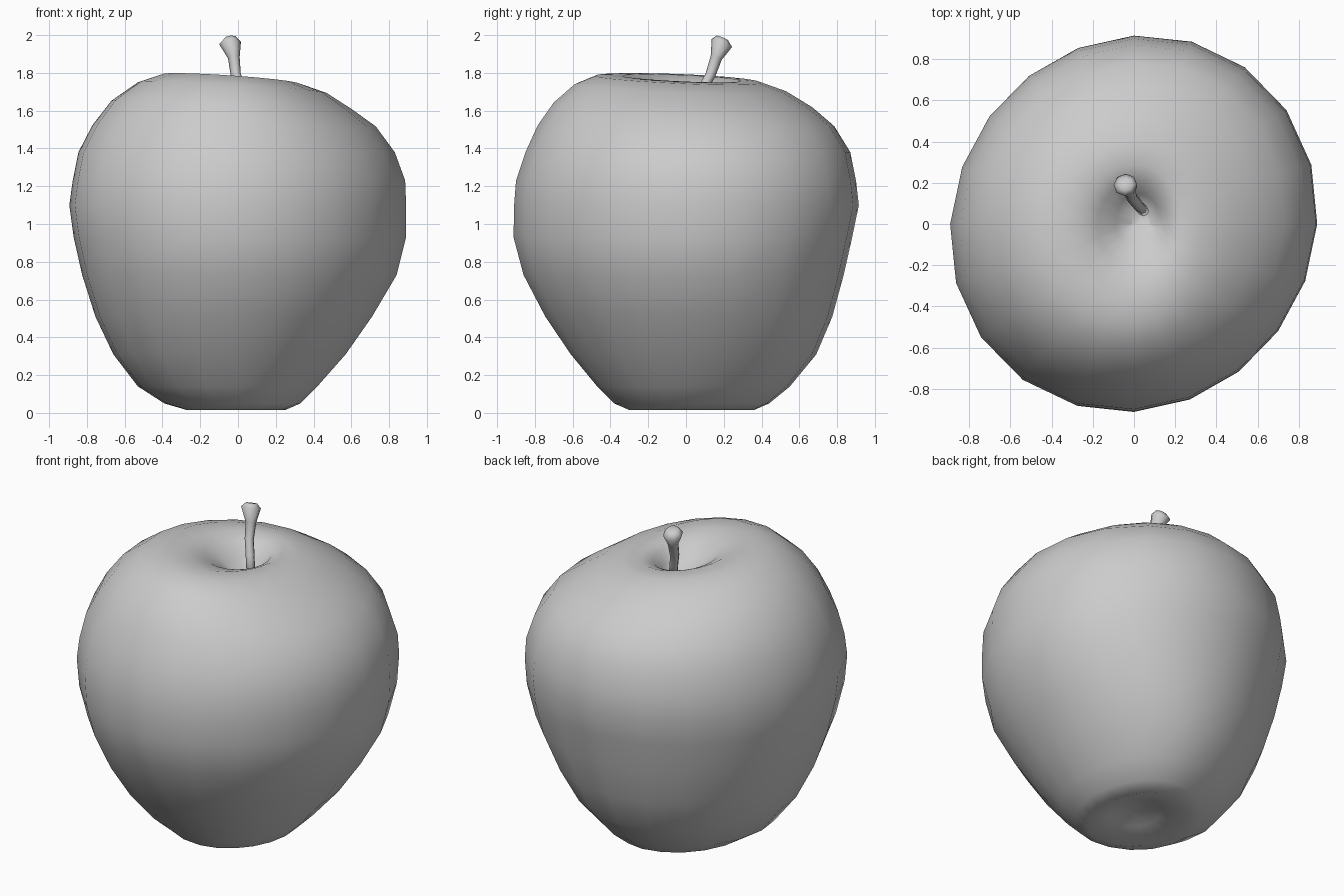
import bpy, bmesh
from math import sin, cos, tau
from mathutils import Vector

if "Cube" in bpy.data.objects:
    bpy.data.objects.remove(bpy.data.objects["Cube"])


def loft(name, rings):
    """Skin a list of equal-sized point rings, closing both ends."""
    bm = bmesh.new()
    loops = [[bm.verts.new(p) for p in ring] for ring in rings]
    n = len(loops[0])
    for a, b in zip(loops, loops[1:]):
        for i in range(n):
            j = (i + 1) % n
            bm.faces.new((a[i], a[j], b[j], b[i]))
    bm.faces.new(loops[0][::-1])
    bm.faces.new(loops[-1])
    bmesh.ops.recalc_face_normals(bm, faces=bm.faces)
    mesh = bpy.data.meshes.new(name)
    bm.to_mesh(mesh)
    bm.free()
    mesh.shade_smooth()
    obj = bpy.data.objects.new(name, mesh)
    bpy.context.collection.objects.link(obj)
    return obj


# Apple body: height, then reach to left, right, front and back
SIDES = 20
profile = [
    (0.09, .04, .04, .04, .08), (0.06, .14, .14, .14, .19),
    (0.015, .27, .25, .30, .36), (0.05, .39, .33, .38, .44),
    (0.14, .53, .42, .47, .55), (0.31, .66, .57, .61, .69),
    (0.51, .755, .71, .745, .775), (0.73, .825, .84, .86, .835),
    (0.93, .87, .89, .913, .88), (1.10, .893, .89, .91, .915),
    (1.23, .875, .885, .90, .90), (1.38, .845, .83, .85, .87),
    (1.52, .77, .73, .785, .785), (1.63, .67, .60, .70, .67),
    (1.72, .53, .47, .59, .53), (1.765, .40, .33, .48, .40),
    (1.77, .26, .23, .34, .29), (1.735, .18, .17, .20, .21),
    (1.67, .09, .13, .09, .15), (1.61, .01, .08, 0, .10),
]


def body_ring(z, left, right, front, back):
    pts = []
    for i in range(SIDES):
        a = tau * i / SIDES
        c, s = cos(a), sin(a)
        # slightly skewed cross-section, fuller at the back right and front left
        k = 1 + 0.03 * sin(2 * a)
        x = c * (right if c > 0 else left) * k
        y = s * (back if s > 0 else front) * k
        # shoulders dip toward the right and back, base stays level
        t = max(0, (z - 1.5) / 0.27)
        pts.append((x, y, z - t * (0.07 * x + 0.04 * y)))
    return pts


loft("apple_body", [body_ring(*p) for p in profile])

# Stem: leaning path with radius, flaring at the top
stem_path = [
    (.05, .06, 1.58, .026), (.025, .085, 1.71, .026), (-.012, .13, 1.79, .027),
    (-.022, .16, 1.88, .031), (-.042, .19, 1.958, .058), (-.04, .192, 1.985, .033),
]
axis = Vector((-0.12, 0.4, 1)).normalized()
u = axis.cross(Vector((0, 1, 0))).normalized()
v = axis.cross(u)
loft("stem", [[Vector((x, y, z)) + (u * cos(tau * i / 8) + v * sin(tau * i / 8)) * r
               for i in range(8)] for x, y, z, r in stem_path])
